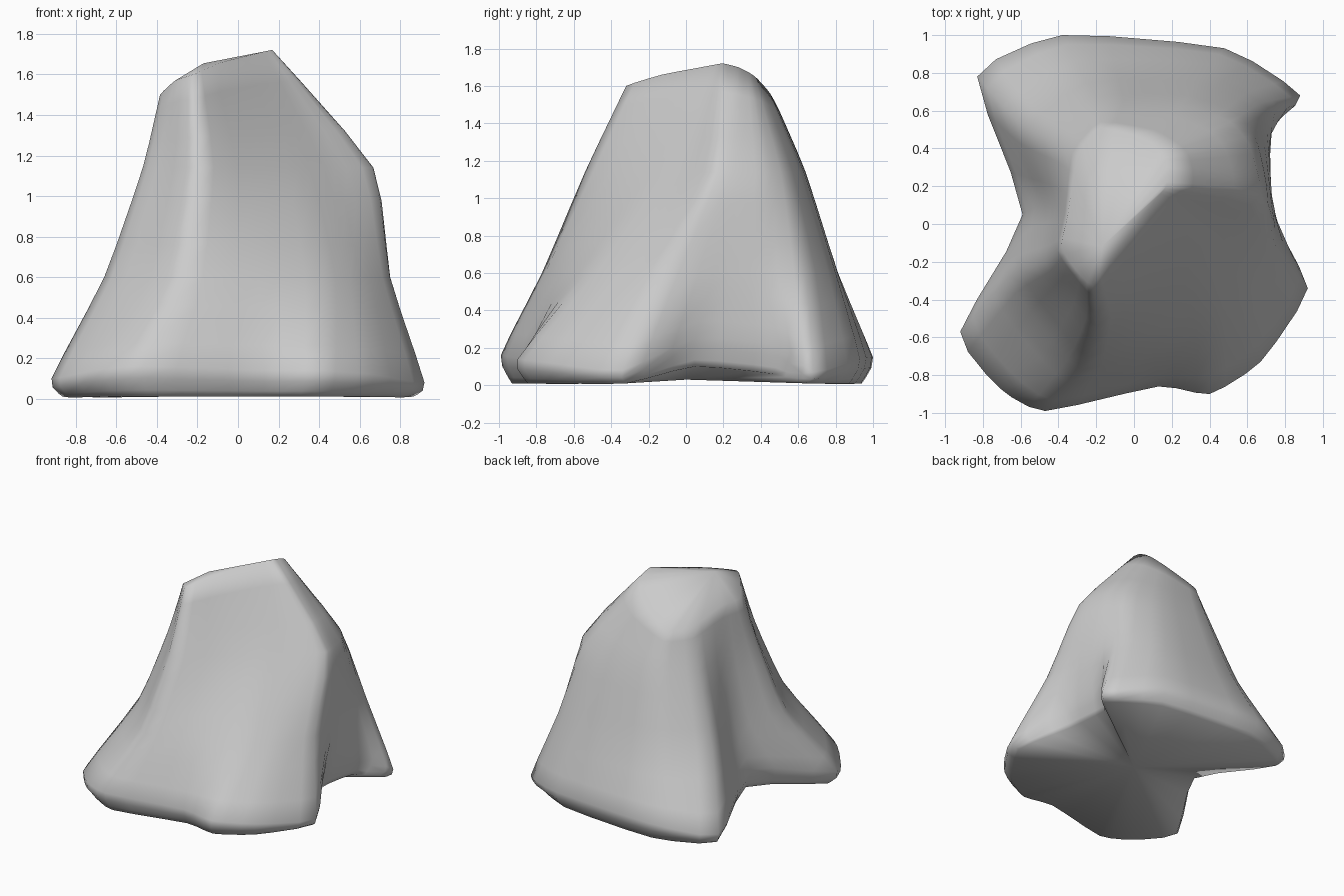
import bpy, bmesh
from mathutils import Vector

if "Cube" in bpy.data.objects:
    bpy.data.objects.remove(bpy.data.objects["Cube"])

STEPS = 3      # extra resolution between control points
TENSION = 0.27

# Cross-sections, counter-clockwise from the front-left toe; each column follows one ridge or hollow
base = [(-.47, -.99, .16), (.13, -.86, .14), (.40, -.90, .14), (.67, -.73, .12), (.92, -.34, .08),
        (.72, .05, .25), (.73, .50, .21), (.88, .68, .07), (.48, .93, .14), (-.38, 1.0, .15),
        (-.83, .78, .10), (-.59, .05, .27), (-.92, -.57, .10), (-.71, -.87, .14)]
middle = [(-.28, -.77), (.10, -.67), (.42, -.53), (.60, -.36), (.75, -.12), (.73, .15), (.71, .42),
          (.67, .64), (.36, .80), (-.28, .80), (-.62, .55), (-.50, .10), (-.66, -.28), (-.49, -.54)]
upper = [(-.20, -.54), (.08, -.34), (.30, -.16), (.48, .0), (.66, .14), (.66, .25), (.61, .42),
         (.51, .54), (.25, .63), (-.18, .63), (-.41, .43), (-.41, .10), (-.47, -.20), (-.36, -.35)]
crown = [(-.22, -.32, 1.60), (-.08, -.13, 1.66), (.08, .08, 1.70), (.14, .16, 1.715), (.17, .20, 1.72),
         (.18, .28, 1.70), (.17, .34, 1.67), (.14, .38, 1.64), (.06, .45, 1.56), (-.18, .51, 1.43),
         (-.30, .36, 1.43), (-.35, .05, 1.50), (-.385, -.12, 1.50), (-.31, -.24, 1.57)]


def at_height(ring, z):
    return [Vector((x, y, z)) for x, y in ring]


def spline(p0, p1, p2, p3, t):
    m1, m2 = (p2 - p0) * TENSION, (p3 - p1) * TENSION
    return ((2*t**3 - 3*t**2 + 1) * p1 + (t**3 - 2*t**2 + t) * m1
            + (3*t**2 - 2*t**3) * p2 + (t**3 - t**2) * m2)


def refine(items, blend, closed):
    """Insert STEPS - 1 smooth in-between items after each control item."""
    n, out = len(items), []
    pick = (lambda i: items[i % n]) if closed else (lambda i: items[max(0, min(n - 1, i))])
    for i in range(n if closed else n - 1):
        out += [blend(*(pick(i + k) for k in (-1, 0, 1, 2)), s / STEPS) for s in range(STEPS)]
    return out if closed else out + [items[-1]]


def ring_blend(a, b, c, d, t):
    return [spline(*p, t) for p in zip(a, b, c, d)]


# Underside rim: inset from the base, arching up at the two side hollows
rim = [Vector((x * .94, y * .94, .01 + max(0, z - .16))) for x, y, z in base]
rings = [rim, [Vector(p) for p in base], at_height(middle, 0.6),
         at_height(upper, 1.14), [Vector(p) for p in crown]]
rings = refine([refine(r, spline, True) for r in rings], ring_blend, False)

# Rock body: skin the rings, then close the crown and underside
bm = bmesh.new()
loops = [[bm.verts.new((p.x, p.y, max(p.z, 0))) for p in r] for r in rings]
n = len(loops[0])
for lo, hi in zip(loops, loops[1:]):
    for i in range(n):
        j = (i + 1) % n
        bm.faces.new((lo[i], lo[j], hi[j], hi[i]))
for loop, centre in ((loops[-1], (-.17, -.12, 1.655)), (loops[0], (0, 0, .03))):
    c = bm.verts.new(centre)
    for i in range(n):
        bm.faces.new((loop[i], loop[(i + 1) % n], c))
bmesh.ops.recalc_face_normals(bm, faces=bm.faces)

mesh = bpy.data.meshes.new("rock")
bm.to_mesh(mesh)
bm.free()
rock = bpy.data.objects.new("rock", mesh)
bpy.context.collection.objects.link(rock)
for f in mesh.polygons:
    f.use_smooth = True
